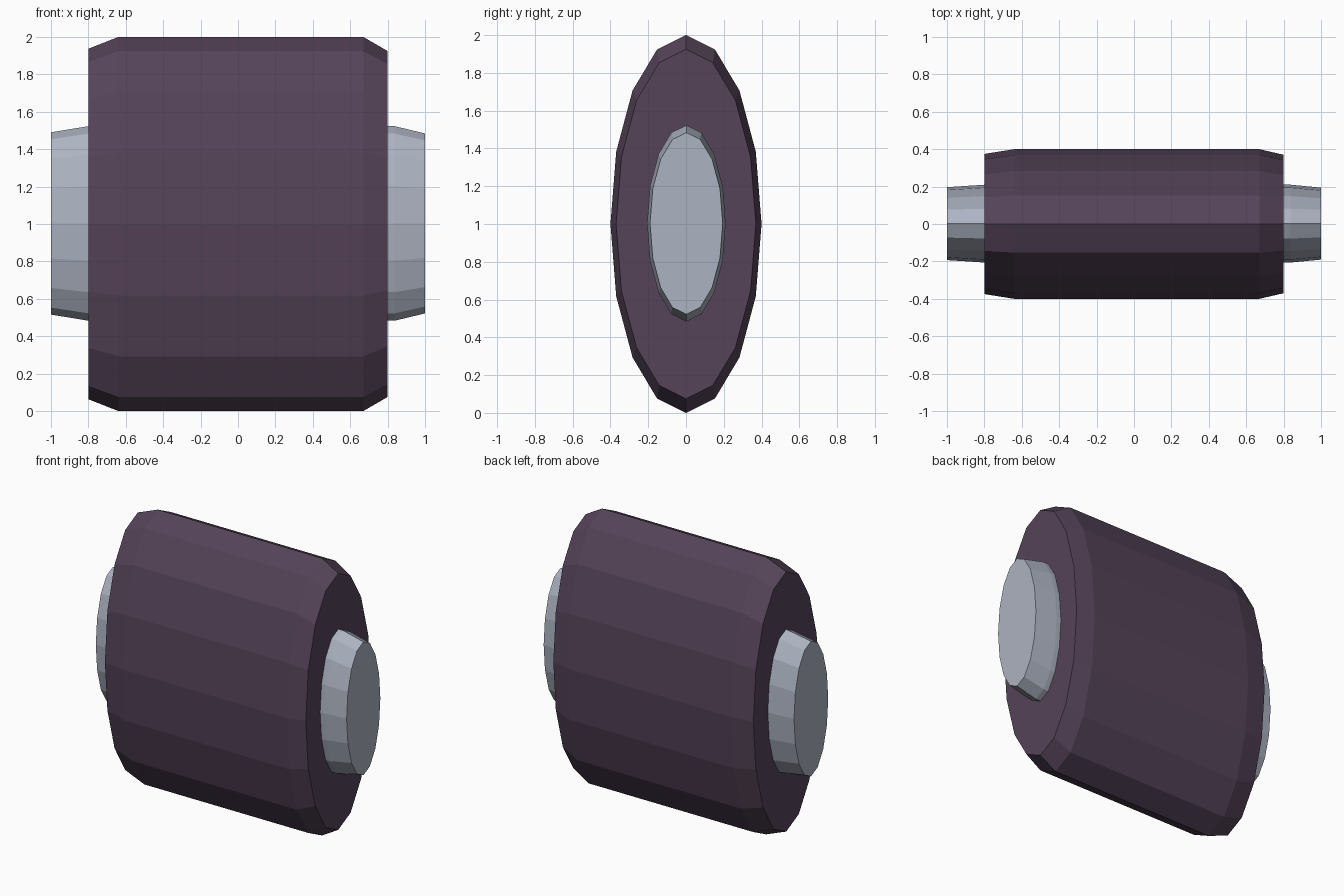
import bpy, bmesh, math

if "Cube" in bpy.data.objects:
    bpy.data.objects.remove(bpy.data.objects["Cube"])

SIDES = 16
# (x, relative radius) along the roller, with chamfered ends
PROFILE = [(-0.8, 0.937), (-0.64, 1.0), (0.67, 1.0), (0.8, 0.925)]


def material(name, color):
    m = bpy.data.materials.new(name)
    m.diffuse_color = (*color, 1)
    m.use_nodes = True
    m.node_tree.nodes["Principled BSDF"].inputs["Base Color"].default_value = m.diffuse_color
    return m


def oval_drum(name, length, radius, center, mat):
    """Chamfered oval drum along x, lofted from rings."""
    bm = bmesh.new()
    rings = []
    for x, r in PROFILE:
        ring = []
        for i in range(SIDES):
            a = 2 * math.pi * i / SIDES
            ring.append(bm.verts.new((x * length,
                                      center[0] + 0.4 * r * radius * math.sin(a),
                                      center[1] + r * radius * math.cos(a))))
        rings.append(ring)
    for a, b in zip(rings, rings[1:]):
        for i in range(SIDES):
            j = (i + 1) % SIDES
            bm.faces.new((a[i], a[j], b[j], b[i]))
    bm.faces.new(rings[0])
    bm.faces.new(rings[-1])
    bmesh.ops.recalc_face_normals(bm, faces=bm.faces[:])
    mesh = bpy.data.meshes.new(name)
    bm.to_mesh(mesh)
    bm.free()
    mesh.materials.append(mat)
    obj = bpy.data.objects.new(name, mesh)
    bpy.context.collection.objects.link(obj)
    return obj


# Dark outer roller
oval_drum("roller_body", 1.0, 1.0, (0, 1.0),
          material("dark plum", (0.09, 0.056, 0.098)))
# Pale core: the same shape, longer and thinner, showing at both ends
oval_drum("inner_core", 1.25, 0.52, (0.002, 1.003),
          material("pale blue grey", (0.413, 0.451, 0.533)))
